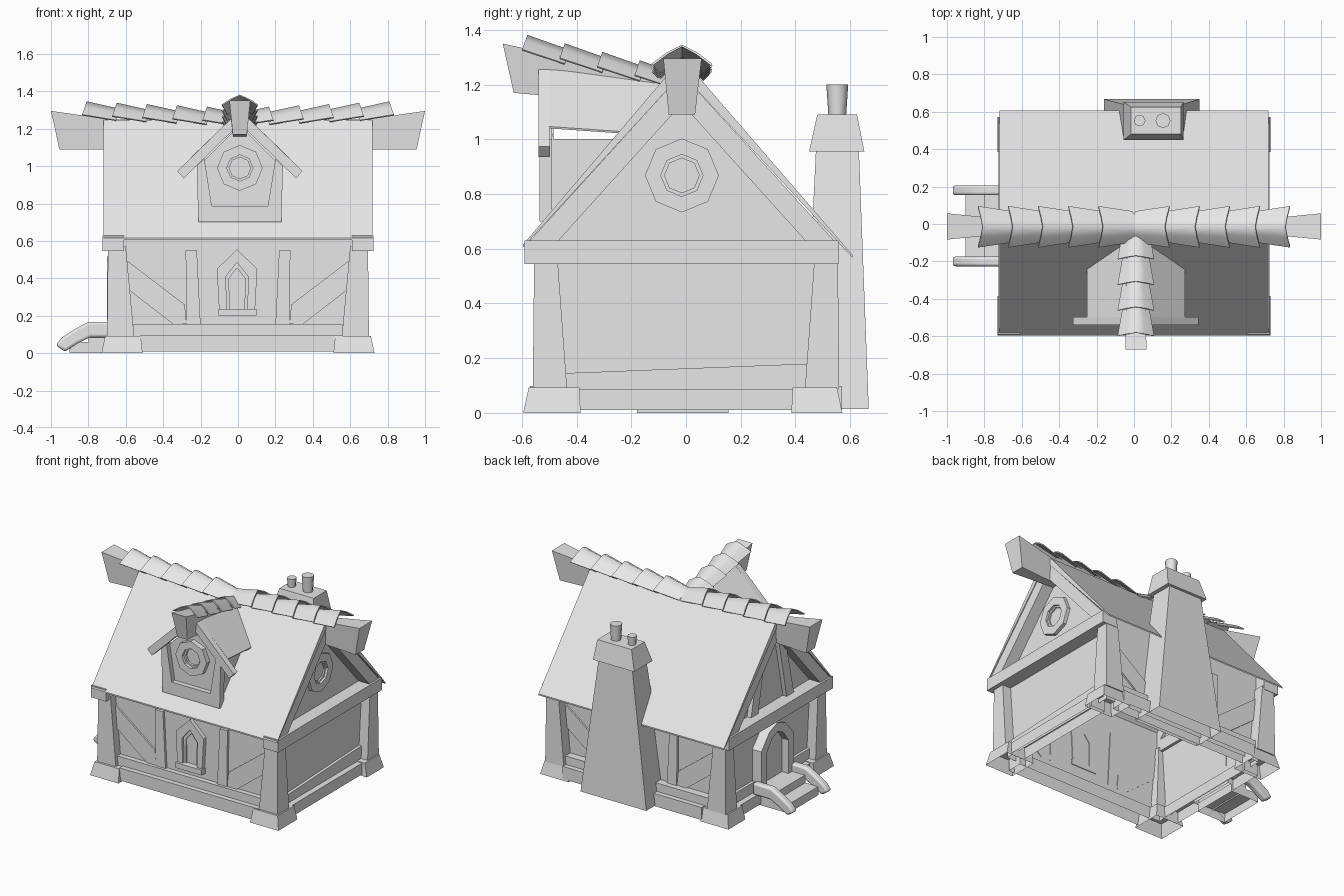
import bpy, bmesh, math

cube = bpy.data.objects.get("Cube")
if cube:
    bpy.data.objects.remove(cube, do_unlink=True)

GREY = (0.8, 0.8, 0.8, 1)
grey = bpy.data.materials.new("plain grey")
grey.use_nodes = True
grey.diffuse_color = GREY
grey.node_tree.nodes["Principled BSDF"].inputs["Base Color"].default_value = GREY

MID = -0.015  # ridge line in y
DORMER = 0.01  # dormer centre in x
BOTTOM = [4]  # lower face of a box or frustum


def finish(name, bm):
    bmesh.ops.recalc_face_normals(bm, faces=bm.faces)
    mesh = bpy.data.meshes.new(name)
    bm.to_mesh(mesh)
    bm.free()
    mesh.materials.append(grey)
    obj = bpy.data.objects.new(name, mesh)
    bpy.context.collection.objects.link(obj)
    return obj


def smooth(obj, degrees):
    bpy.ops.object.select_all(action="DESELECT")
    obj.select_set(True)
    bpy.context.view_layer.objects.active = obj
    bpy.ops.object.shade_smooth_by_angle(angle=math.radians(degrees))


def place(axis, u, v, along):
    return {"x": (along, u, v), "y": (u, along, v), "z": (u, v, along)}[axis]


def loft(name, first, last, open_faces=()):
    """Solid between two rings with the same number of points."""
    bm = bmesh.new()
    a = [bm.verts.new(p) for p in first]
    b = [bm.verts.new(p) for p in last]
    n = len(a)
    faces = [bm.faces.new((a[i], a[(i + 1) % n], b[(i + 1) % n], b[i])) for i in range(n)]
    faces += [bm.faces.new(a[::-1]), bm.faces.new(b)]
    bmesh.ops.recalc_face_normals(bm, faces=bm.faces)
    bmesh.ops.delete(bm, geom=[faces[i] for i in open_faces], context="FACES")
    return finish(name, bm)


def prism(name, pts, axis, start, end, open_faces=()):
    return loft(name, [place(axis, u, v, start) for u, v in pts],
                [place(axis, u, v, end) for u, v in pts], open_faces)


def rect(x0, x1, y0, y1):
    return [(x0, y0), (x1, y0), (x1, y1), (x0, y1)]


def box(name, x0, x1, y0, y1, z0, z1, open_faces=()):
    return prism(name, rect(x0, x1, y0, y1), "z", z0, z1, open_faces)


def frustum(name, low, z0, high, z1, open_faces=()):
    return loft(name, [(x, y, z0) for x, y in rect(*low)],
                [(x, y, z1) for x, y in rect(*high)], open_faces)


def frame(name, outer, inner, axis, back, front):
    """Ring of flat trim around an opening."""
    bm = bmesh.new()
    rings = [[bm.verts.new(place(axis, u, v, d)) for u, v in pts]
             for pts, d in ((outer, back), (outer, front), (inner, front), (inner, back))]
    n = len(outer)
    for r in range(4):
        a, b = rings[r], rings[(r + 1) % 4]
        for i in range(n):
            j = (i + 1) % n
            bm.faces.new((a[i], a[j], b[j], b[i]))
    return finish(name, bm)


def octagon(u, v, radius):
    return [(u + radius * math.cos(k * math.pi / 4), v + radius * math.sin(k * math.pi / 4))
            for k in range(8)]


def arch(centre, base_half, half, bottom, shoulder, peak, swell=0.5):
    """Pointed arch; a larger swell makes the top rounder."""
    mid = shoulder + (peak - shoulder) * swell
    right = [(half, shoulder), (half * 0.5, mid)]
    return ([(centre - base_half, bottom)] + [(centre - u, v) for u, v in right] + [(centre, peak)]
            + [(centre + u, v) for u, v in right[::-1]] + [(centre + base_half, bottom)])


def round_window(name, u, v, radius, axis, wall, front):
    opening = octagon(u, v, radius * 0.57)
    frame(name + "_frame", octagon(u, v, radius), opening, axis, wall, front)
    frame(name + "_inner_rim", opening, octagon(u, v, radius * 0.47), axis, wall,
          (wall + front) / 2)


def ridge_tile(name, axis, centre, inner, outer):
    """Peaked tile; each end is position, peak height, half width, drop."""
    side = 1 if outer[0] > inner[0] else -1
    shape = [(-1, -1), (-0.5, -0.4), (0, 0), (0.5, -0.4), (1, -1),
             (0.95, -1.08), (0.47, -0.5), (0, -0.1), (-0.47, -0.5), (-0.95, -1.08)]
    rings = [[place(axis, centre + u * half, z + v * drop, pos - side * v * drop * 0.35)
              for u, v in shape] for pos, z, half, drop in (inner, outer)]
    smooth(loft(name, *rings), 60)


# House shell, open underneath
prism("house_walls", [(-0.5, 0.05), (-0.5, 0.69), (MID, 1.24), (0.48, 0.69), (0.48, 0.05)],
      "x", -0.63, 0.63, [4])

# Main roof slopes
prism("front_roof", [(-0.596, 0.615), (-0.058, 1.247), (MID, 1.25), (MID, 1.24), (-0.596, 0.605)],
      "x", -0.72, 0.718)
prism("back_roof", [(0.608, 0.578), (0.03, 1.247), (MID, 1.25), (MID, 1.24), (0.608, 0.568)],
      "x", -0.72, 0.718)

# Corner stones, posts and gable timbers on each end
for sx, end in ((-1, "right"), (1, "left")):
    for sy, face, rim in ((-1, "front", 0.595), (1, "back", 0.572)):
        tag = f"{face}_{end}"
        frustum("corner_stone_" + tag, (sx * 0.73, sx * 0.51, sy * rim, sy * 0.385), 0,
                (sx * 0.71, sx * 0.52, sy * (rim - 0.02), sy * 0.39), 0.092, BOTTOM)
        frustum("post_" + tag, (sx * 0.7, sx * 0.555, sy * 0.56, sy * 0.435), 0.09,
                (sx * 0.695, sx * 0.6, sy * 0.555, sy * 0.47), 0.57)
        # Rafter under the roof edge
        foot = MID + sy * 0.565
        prism("rafter_" + tag, [(foot, 0.62), (MID, 1.24), (MID, 1.13), (foot - sy * 0.105, 0.62)],
              "x", sx * 0.61, sx * 0.712)
    box("gable_beam_" + end, sx * 0.61, sx * 0.725, -0.59, 0.558, 0.545, 0.63)
    box("side_footing_" + end, sx * 0.58, sx * 0.69, -0.4, 0.4, 0.01, 0.088, BOTTOM)
    # Ridge beam end, flared outwards and tucked under the roof
    half = ((-0.068, 1.295, 1), (0.072, 1.295, 1), (0.048, 1.09, 0.955), (-0.048, 1.09, 0.955))
    loft("ridge_beam_" + end, [(sx * x, MID + y, z) for y, z, x in half],
         [(sx * 0.64, MID + y * 0.5, max(z - 0.052, 1.09)) for y, z, x in half])
    # Ridge tiles
    for i in range(5):
        x, z = 0.165 + 0.161 * i, 1.318 + 0.007 * i
        ridge_tile(f"ridge_tile_{end}_{i}", "x", MID, (sx * (x - 0.18), z - 0.04, 0.083, 0.06),
                   (sx * x, z, 0.111, 0.07))

prism("left_sill_board", [(-0.45, 0.08), (0.45, 0.08), (0.45, 0.18), (-0.45, 0.145)],
      "x", 0.625, 0.65)
for sy in (-1, 1):
    box("right_sill_board", -0.65, -0.625, sy * 0.15, sy * 0.45, 0.08, 0.16)
    # Slanting struts in the door-side gable
    prism("gable_strut", [(MID + sy * a, z) for a, z in
                          ((0.16, 0.62), (0.24, 0.62), (0.14, 1.05), (0.07, 1.05))],
          "x", -0.625, -0.66)

# Long walls: footings, sill boards, studs and braces
for sy, face, wall in ((-1, "front", -0.495), (1, "back", 0.475)):
    box(face + "_footing", -0.52, 0.56, sy * 0.57, sy * 0.46, 0.01, 0.098, BOTTOM)
    box(face + "_sill_board", -0.56, 0.56, sy * 0.535, wall, 0.09, 0.157)
    for sx in (-1, 1):
        stud = [(0.2, 0.15), (0.275, 0.15), (0.28, 0.55), (0.22, 0.55)]
        brace = [(0.34, 0.15), (0.275, 0.16), (0.285, 0.26), (0.6, 0.5), (0.6, 0.35)]
        prism(face + "_stud", [(sx * x, z) for x, z in stud], "y", wall, wall + sy * 0.022)
        prism(face + "_brace", [(sx * x, z) for x, z in brace], "y", wall, wall + sy * 0.017)

# Front window
window = arch(-0.005, 0.055, 0.06, 0.235, 0.41, 0.485)
frame("front_window_frame", arch(-0.005, 0.095, 0.108, 0.21, 0.45, 0.555), window,
      "y", -0.495, -0.528)
frame("front_window_rim", window, arch(-0.005, 0.04, 0.043, 0.235, 0.4, 0.455),
      "y", -0.495, -0.51)
box("front_window_sill", -0.105, 0.1, -0.545, -0.495, 0.2, 0.237)

# Door with rounded arch, steps and handrails
frame("door_frame", arch(MID, 0.18, 0.18, 0.1, 0.38, 0.518, 0.75),
      arch(MID, 0.12, 0.12, 0.11, 0.35, 0.455, 0.75), "x", -0.625, -0.7)
prism("door", arch(MID, 0.125, 0.125, 0.105, 0.355, 0.46, 0.75), "x", -0.625, -0.65)
box("lower_step", -0.9, -0.68, -0.18, 0.155, 0, 0.06, BOTTOM)
box("upper_step", -0.8, -0.65, -0.18, 0.155, 0.05, 0.115, BOTTOM)
rail = [(-0.66, 0.168), (-0.8, 0.167), (-0.87, 0.13), (-0.94, 0.085), (-0.975, 0.042),
        (-0.925, 0.008), (-0.86, 0.05), (-0.79, 0.085), (-0.66, 0.085)]
for y in (-0.2, 0.18):
    handrail = prism("handrail", rail, "y", y - 0.026, y + 0.026)
    bevel = handrail.modifiers.new("rounded", "BEVEL")
    bevel.width = 0.014
    bevel.segments = 3
    smooth(handrail, 50)

# Round window in the left gable
round_window("gable_window", MID, 0.868, 0.135, "x", 0.625, 0.655)

# Dormer: open sides under the eaves, front trim and thin roof
prism("dormer_gable", [(DORMER + x, z) for x, z in
                       ((-0.2, 0.7), (-0.2, 1.02), (0, 1.22), (0.2, 1.02), (0.2, 0.7))],
      "y", -0.5, -0.485)
box("dormer_sill", DORMER - 0.16, DORMER + 0.16, -0.535, -0.49, 0.7, 0.787)
for sx in (-1, 1):
    def side(*pts):
        return [(DORMER + sx * x, z) for x, z in pts]
    box("dormer_side_wall", DORMER + sx * 0.19, DORMER + sx * 0.205, -0.5, -0.22, 0.7, 1.002)
    prism("dormer_post", side((0.222, 0.7), (0.15, 0.7), (0.15, 0.787), (0.19, 1.04), (0.23, 1.0)),
          "y", -0.49, -0.535)
    prism("dormer_barge_board", side((0, 1.3), (0.335, 0.973), (0.3, 0.935), (0, 1.228)),
          "y", -0.54, -0.498)
    sheet = side((0, 1.298), (0.262, 1.047), (0.26, 1.04), (0, 1.288))
    loft("dormer_roof", [(x, -0.5, z) for x, z in sheet],
         [(x, y, z - d) for (x, z), y, d in zip(sheet, (-0.06, -0.24, -0.24, -0.06),
                                                (0.058, 0.018, 0.018, 0.058))])
round_window("dormer_window", DORMER, 0.99, 0.122, "y", -0.495, -0.535)

# Dormer ridge beam and tiles
loft("dormer_ridge_beam",
     [(DORMER + x, y, z) for x, y, z in ((-0.056, -0.67, 1.35), (0.056, -0.67, 1.35),
                                         (0.038, -0.63, 1.17), (-0.038, -0.63, 1.17))],
     [(DORMER + x, -0.08, z) for x, z in ((-0.05, 1.22), (0.05, 1.22),
                                          (0.03, 1.12), (-0.03, 1.12))])
for i in range(4):
    y, z = -0.58 + 0.137 * i, 1.382 - 0.031 * i
    ridge_tile(f"dormer_tile_{i}", "y", DORMER, (y + 0.155, z - 0.055, 0.07, 0.05),
               (y, z, 0.098, 0.053))

# Chimney with cap and two pots
frustum("chimney_stack", (-0.16, 0.35, 0.43, 0.668), 0.015, (-0.025, 0.235, 0.475, 0.632), 0.96,
        BOTTOM)
frustum("chimney_cap", (-0.055, 0.265, 0.45, 0.652), 0.955, (-0.015, 0.25, 0.48, 0.625), 1.09)
for name, x, radius, top in (("tall_pot", 0.155, 0.04, 1.2), ("short_pot", 0.03, 0.031, 1.15)):
    smooth(loft(name, [(u, v, 1.08) for u, v in octagon(x, 0.553, radius * 0.8)],
                [(u, v, top) for u, v in octagon(x, 0.553, radius)]), 50)
